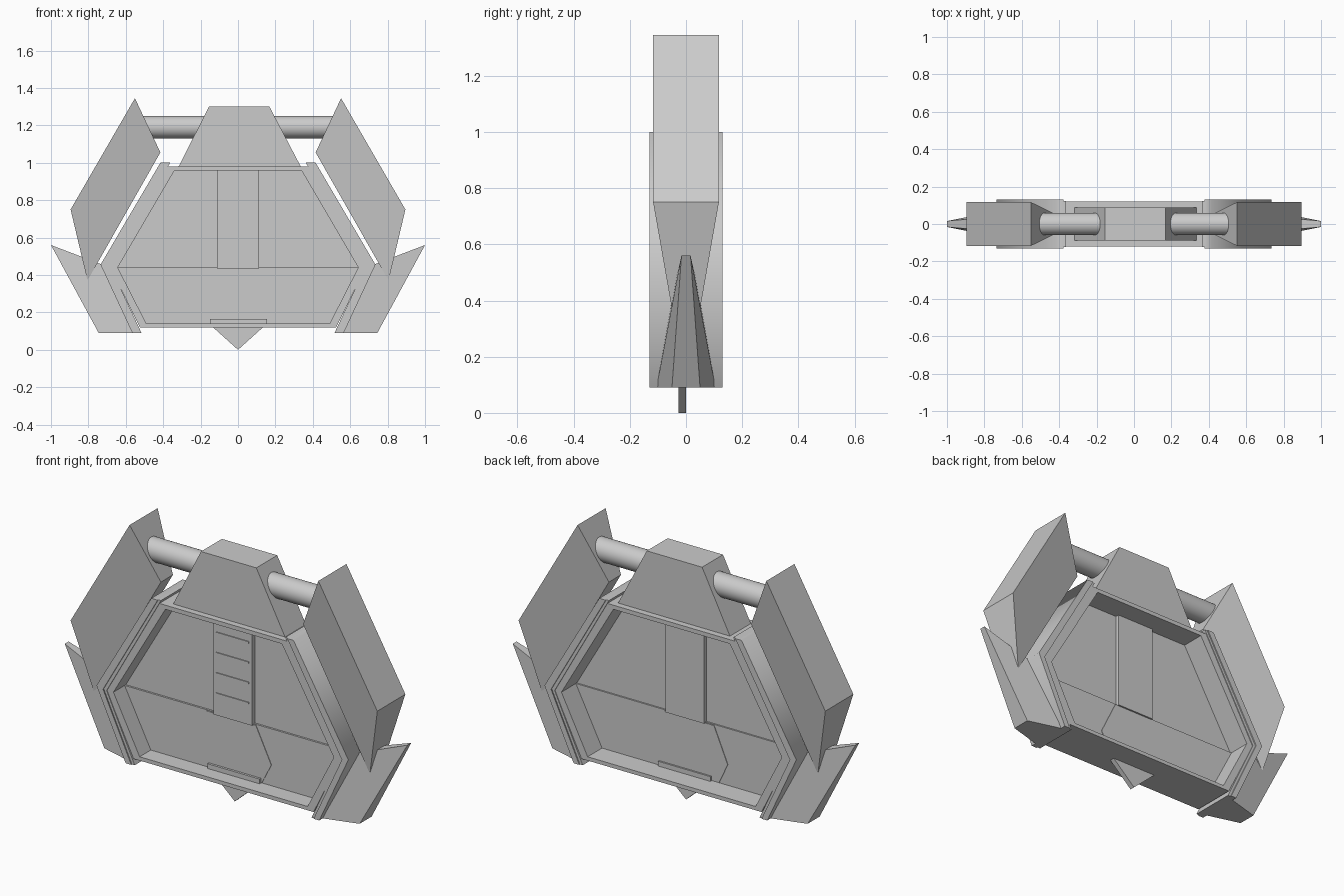
import bpy, bmesh, math

if "Cube" in bpy.data.objects:
    bpy.data.objects.remove(bpy.data.objects["Cube"])

GREY = bpy.data.materials.new("dark_grey")
GREY.diffuse_color = (.58, .58, .58, 1)
GREY.use_nodes = True
GREY.node_tree.nodes["Principled BSDF"].inputs["Base Color"].default_value = GREY.diffuse_color
PALE = bpy.data.materials.new("pale_grey")
PALE.diffuse_color = (.85, .85, .85, 1)
PALE.use_nodes = True
PALE.node_tree.nodes["Principled BSDF"].inputs["Base Color"].default_value = PALE.diffuse_color


def make(name, verts, faces, mat=GREY):
    me = bpy.data.meshes.new(name)
    me.from_pydata(verts, [], faces)
    bm = bmesh.new()
    bm.from_mesh(me)
    bmesh.ops.recalc_face_normals(bm, faces=bm.faces)
    bm.to_mesh(me)
    bm.free()
    ob = bpy.data.objects.new(name, me)
    bpy.context.collection.objects.link(ob)
    me.materials.append(mat)
    return ob


def loft(name, front, back, mat=GREY):
    """Closed solid between two matching loops."""
    n = len(front)
    f = [tuple(range(n)), tuple(range(n, 2 * n))]
    f += [(i, (i + 1) % n, (i + 1) % n + n, i + n) for i in range(n)]
    return make(name, front + back, f, mat)


def slab(name, pts, y0, y1, mat=GREY):
    """Extrude an (x, z) profile from y0 to y1."""
    return loft(name, [(x, y0, z) for x, z in pts], [(x, y1, z) for x, z in pts], mat)


def wedge(name, pts):
    """Solid from (x, z, half depth) corners."""
    return loft(name, [(x, -h, z) for x, z, h in pts], [(x, h, z) for x, z, h in pts])


def smooth(ob, deg):
    bpy.ops.object.select_all(action='DESELECT')
    ob.select_set(True)
    bpy.context.view_layer.objects.active = ob
    bpy.ops.object.shade_smooth_by_angle(angle=math.radians(deg))


def rect(x0, x1, z0, z1):
    return [(x0, z0), (x1, z0), (x1, z1), (x0, z1)]


def hexagon(*half):
    return list(half) + [(-x, z) for x, z in reversed(half)]


# Hexagonal frame ring
outer = hexagon((.525, .12), (.682, .44), (.375, .98))
inner = hexagon((.49, .14), (.643, .44), (.34, .958))
verts = [(x, y, z) for y in (-.12, .12) for loop in (outer, inner) for x, z in loop]
faces = []
for i in range(6):
    j = (i + 1) % 6
    for a, b in ((0, 6), (12, 18), (0, 12), (6, 18)):
        faces.append((a + i, a + j, b + j, b + i))
make("frame", verts, faces)

# Recessed panels: lower half slightly proud of the upper half
slab("lower_panel", [(.495, .135), (.648, .44), (-.648, .44), (-.495, .135)], -.027, 0)
slab("upper_panel", [(.648, .44), (.345, .965), (-.345, .965), (-.648, .44)], -.017, -.008)

# Central column with slats on the front
slab("column", rect(-.113, .111, .435, .965), -.042, .012)
for k in range(4):
    z = .55 + .107 * k
    slab("slat", rect(-.097, .095, z - .004, z + .004), -.047, -.03)

# Pale hexagonal plate with its foot strip
plate = [(-.165, .435), (.125, .435), (.215, .25), (.16, .142), (-.195, .142), (-.245, .25)]
slab("hex_plate", plate, -.03, .003, PALE)
slab("foot_strip", rect(-.15, .155, .14, .165), -.042, .012)

# Pointed keel under the frame
slab("keel", [(-.15, .135), (0, 0), (.15, .135)], -.027, 0)

# Top housing
slab("top_housing", [(-.32, .975), (.338, .975), (.168, 1.3), (-.155, 1.3)], -.087, .087)

# Cross tube joining the wings
bpy.ops.mesh.primitive_cylinder_add(vertices=32, radius=.06, depth=1.08,
                                    location=(0, 0, 1.19), rotation=(0, math.pi / 2, 0))
tube = bpy.context.object
tube.name = "cross_tube"
tube.data.materials.append(GREY)
smooth(tube, 30)

# Mirrored side parts
for s, side in ((1, "right"), (-1, "left")):
    # Bent flange along the frame edge, with a thin inner trim
    flange = [(.378, 1.0), (.415, 1.0), (.735, .455), (.565, .09), (.532, .09), (.697, .445)]
    smooth(slab(side + "_flange", [(s * x, z) for x, z in flange], -.13, .13), 62)
    trim = [(.363, 1.0), (.40, 1.0), (.71, .45), (.55, .09), (.516, .09), (.68, .44)]
    slab(side + "_trim", [(s * x, z) for x, z in trim], -.124, .124)
    # Lower fin tapering to a thin tip
    fin = [(1, .56, .016), (.745, .09, .05), (.55, .09, .105), (.725, .455, .04)]
    wedge(side + "_fin", [(s * x, z, h) for x, z, h in fin])
    # Upper wing block
    wing = [(.551, 1.345, .117), (.415, 1.055, .05), (.805, .37, .05), (.895, .75, .117)]
    wedge(side + "_wing", [(s * x, z, h) for x, z, h in wing])
